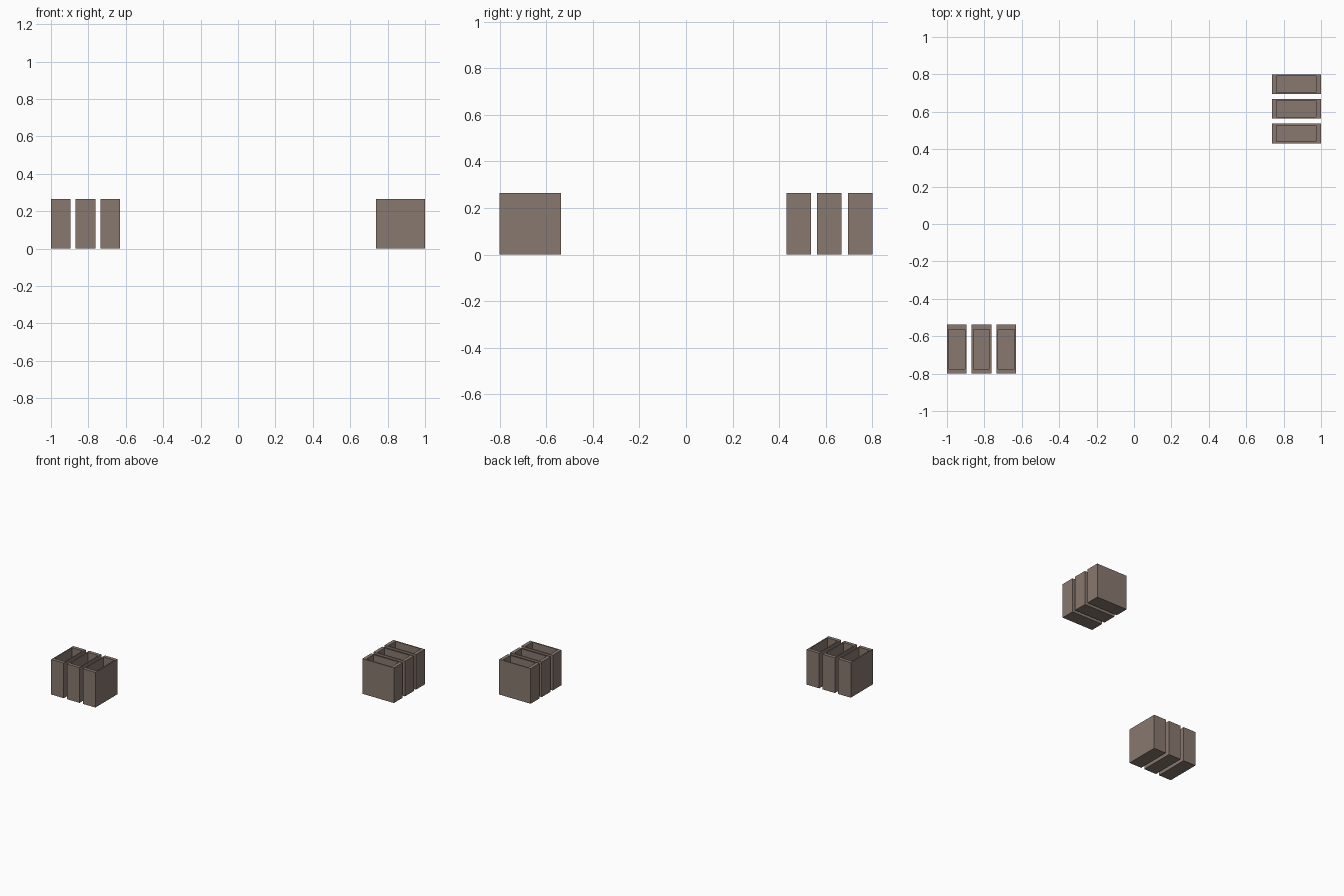
import bpy, bmesh
from mathutils import Vector

if "Cube" in bpy.data.objects:
    bpy.data.objects.remove(bpy.data.objects["Cube"])

W, L, H = 0.105, 0.263, 0.265      # bin width, length, height
PITCH = 0.132
RIM_W, RIM_L, DEPTH = 0.009, 0.026, 0.24

mat = bpy.data.materials.new("brown")
mat.diffuse_color = (0.25, 0.19, 0.16, 1)
mat.use_nodes = True
mat.node_tree.nodes["Principled BSDF"].inputs["Base Color"].default_value = mat.diffuse_color

# Open-topped rectangular bin with a sunken cavity
def bin_box(name, cx, cy, sx, sy, rx, ry):
    bm = bmesh.new()
    bmesh.ops.create_cube(bm, size=1)
    bmesh.ops.scale(bm, vec=(sx, sy, H), verts=bm.verts)
    bmesh.ops.translate(bm, vec=(0, 0, H / 2), verts=bm.verts)
    top = max(bm.faces, key=lambda f: f.calc_center_median().z)
    inner = bmesh.ops.extrude_discrete_faces(bm, faces=[top])["faces"][0]
    bmesh.ops.scale(bm, vec=(1 - 2 * rx / sx, 1 - 2 * ry / sy, 1), verts=inner.verts)
    floor = bmesh.ops.extrude_discrete_faces(bm, faces=[inner])["faces"][0]
    bmesh.ops.translate(bm, vec=(0, 0, -DEPTH), verts=floor.verts)
    bmesh.ops.recalc_face_normals(bm, faces=bm.faces)
    me = bpy.data.meshes.new(name)
    bm.to_mesh(me)
    bm.free()
    me.materials.append(mat)
    ob = bpy.data.objects.new(name, me)
    ob.location = Vector((cx, cy, 0))
    bpy.context.collection.objects.link(ob)

# Two rows of three bins in opposite corners
for i in range(3):
    bin_box(f"front_left_bin_{i+1}", -1 + W / 2 + i * PITCH, -0.8 + L / 2, W, L, RIM_W, RIM_L)
    bin_box(f"back_right_bin_{i+1}", 1 - L / 2, 0.8 - W / 2 - i * PITCH, L, W, RIM_L, RIM_W)
